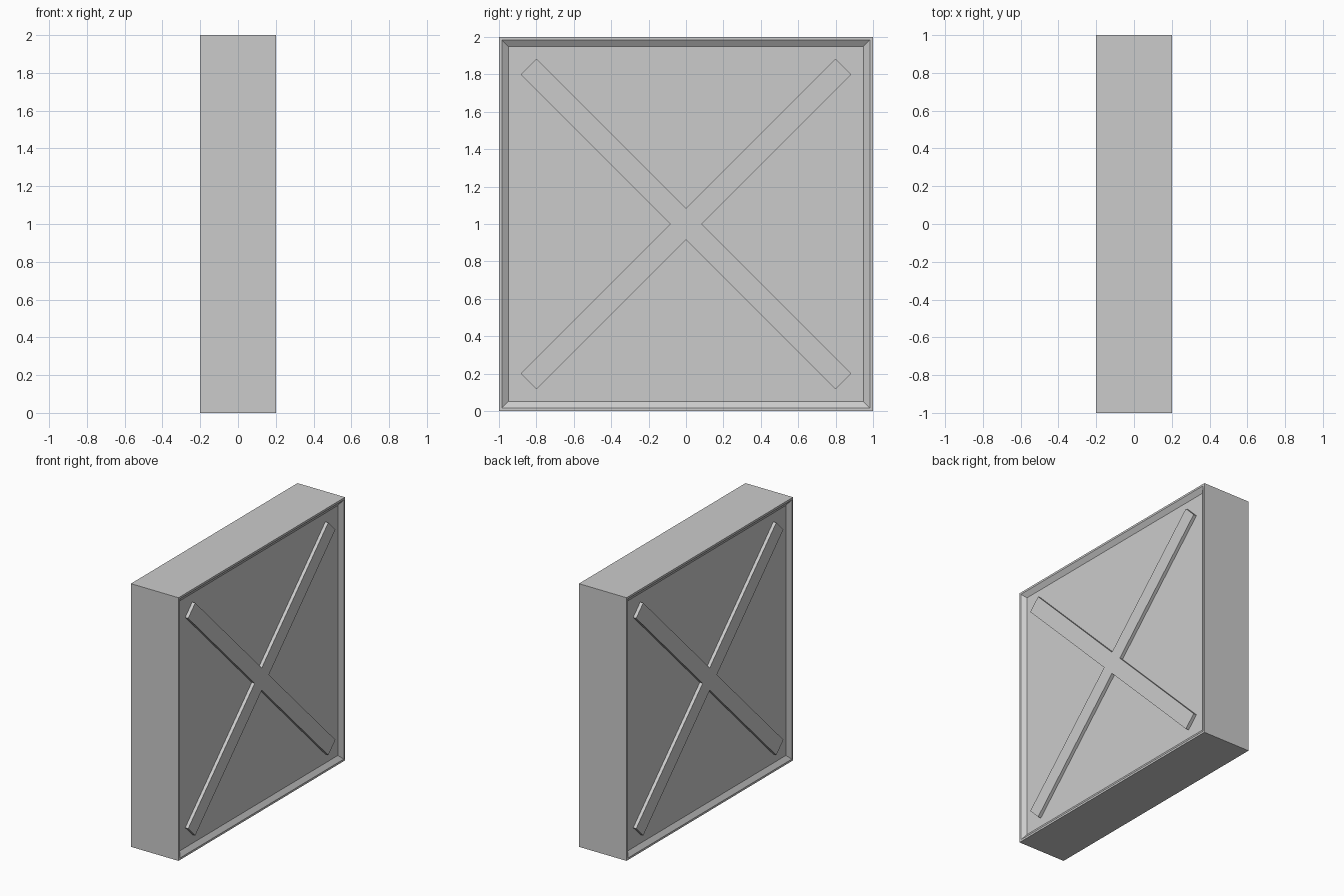
import bpy, bmesh
from mathutils import Matrix, Vector

if "Cube" in bpy.data.objects:
    bpy.data.objects.remove(bpy.data.objects["Cube"])

HALF_T, RIM, SLOPE, RECESS = 0.2, 0.015, 0.035, 0.025


def add_object(name, bm):
    bmesh.ops.recalc_face_normals(bm, faces=bm.faces)
    mesh = bpy.data.meshes.new(name)
    bm.to_mesh(mesh)
    bm.free()
    obj = bpy.data.objects.new(name, mesh)
    bpy.context.collection.objects.link(obj)
    return obj


# Square panel body with a thin rim and a sloped recess on both broad faces
bm = bmesh.new()
bmesh.ops.create_cube(bm, size=2, matrix=Matrix.Translation((0, 0, 1)) @ Matrix.Diagonal((HALF_T, 1, 1, 1)))
broad = [f for f in bm.faces if abs(f.normal.x) > 0.9]
bmesh.ops.inset_individual(bm, faces=broad, thickness=RIM, use_even_offset=True)
bmesh.ops.inset_individual(bm, faces=broad, thickness=SLOPE, use_even_offset=True)
for f in broad:
    side = 1 if f.calc_center_median().x > 0 else -1
    for v in f.verts:
        v.co.x = side * (HALF_T - RECESS)
add_object("panel_body", bm)

# Diagonal cross brace: one arm profile repeated four times, mirrored to the other face
bm = bmesh.new()
w, reach, back = 0.06, 1.19, 0.165
arm = [(w, w), (reach, w), (reach, -w)]
points = []
for i in range(4):
    turn = Matrix.Rotation(-0.7853981634 - i * 1.5707963268, 2)
    points += [turn @ Vector(p) for p in arm]
face = bm.faces.new([bm.verts.new((back, p.x, p.y + 1)) for p in points])
new = bmesh.ops.extrude_face_region(bm, geom=[face])["geom"]
bmesh.ops.translate(bm, vec=(HALF_T - back, 0, 0),
                    verts=[g for g in new if isinstance(g, bmesh.types.BMVert)])
brace = add_object("cross_brace", bm)
mirror = brace.modifiers.new("other_face", 'MIRROR')
mirror.use_axis = (True, False, False)
mirror.use_mirror_merge = False
